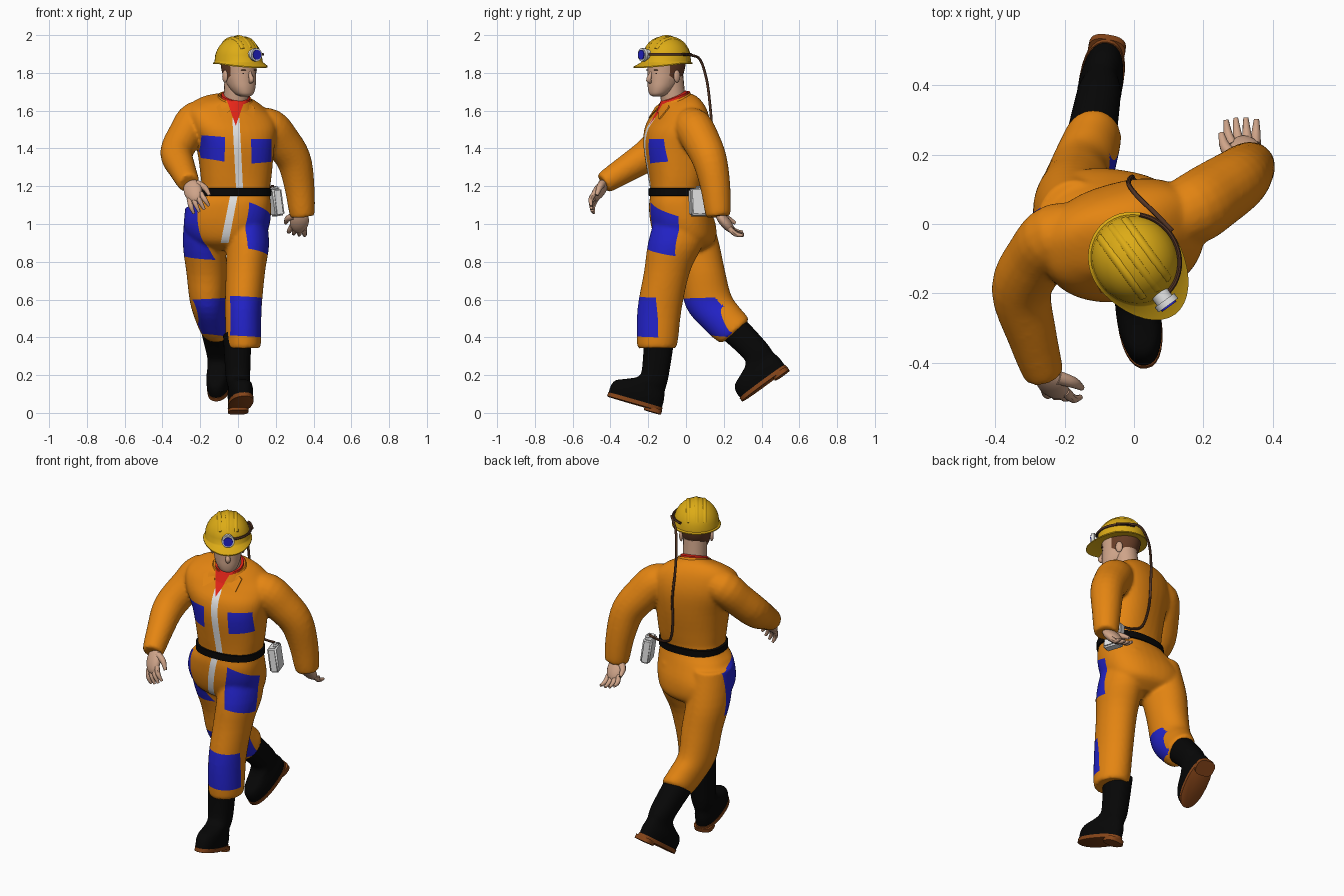
import bpy, bmesh, math
from mathutils import Vector, Matrix, Euler, Quaternion

if "Cube" in bpy.data.objects:
    bpy.data.objects.remove(bpy.data.objects["Cube"])

V, rad, sin, cos = Vector, math.radians, math.sin, math.cos


def material(name, r, g, b):
    m = bpy.data.materials.new(name)
    m.diffuse_color = (r, g, b, 1)
    m.use_nodes = True
    m.node_tree.nodes["Principled BSDF"].inputs["Base Color"].default_value = m.diffuse_color
    return m


ORANGE = material("orange cloth", .78, .235, .006)
BLUE = material("blue patch", .017, .017, .6)
BLACK = material("black rubber", .002, .002, .002)
YELLOW = material("yellow plastic", .72, .41, .008)
SKIN = material("skin", .62, .37, .25)
WHITE = material("white", .82, .82, .82)
RED = material("red cloth", .85, .02, .01)
SOLE = material("brown sole", .25, .062, .01)
HAIR = material("brown hair", .13, .045, .02)
CABLE = material("dark brown cable", .085, .035, .018)


def finish(name, bm, mat):
    bmesh.ops.recalc_face_normals(bm, faces=bm.faces)
    me = bpy.data.meshes.new(name)
    bm.to_mesh(me)
    bm.free()
    me.materials.append(mat)
    ob = bpy.data.objects.new(name, me)
    bpy.context.collection.objects.link(ob)
    return ob


def loft(name, rings, mat):
    """Skin a list of equal point rings."""
    bm = bmesh.new()
    vs = [[bm.verts.new(p) for p in r] for r in rings]
    for a, b in zip(vs, vs[1:]):
        for i in range(len(a)):
            bm.faces.new((a[i - 1], a[i], b[i], b[i - 1]))
    bm.faces.new(vs[0])
    bm.faces.new(vs[-1])
    return finish(name, bm, mat)


def spline(rows, k):
    """Catmull-Rom interpolation of tuples, short ones filled with zeros."""
    rows = [tuple(r) + (0,) * (max(map(len, rows)) - len(r)) for r in rows]
    out = []
    for i in range(len(rows) - 1):
        p = [rows[min(max(i + d, 0), len(rows) - 1)] for d in (-1, 0, 1, 2)]
        for t in (j / k for j in range(k)):
            out.append([.5 * (2 * b + (c - a) * t + (2 * a - 5 * b + 4 * c - d) * t * t
                              + (3 * b - a - 3 * c + d) * t ** 3) for a, b, c, d in zip(*p)])
    return out + [list(rows[-1])]


def ring(x, y, z, rx, ry, yaw=0, pitch=0, roll=0, n=28, e=2.0):
    rot, pts = Euler((rad(pitch), rad(roll), rad(yaw))).to_matrix(), []
    for c, s in ((cos(math.tau * i / n), sin(math.tau * i / n)) for i in range(n)):
        p = V((math.copysign(abs(c) ** (2 / e), c) * rx, math.copysign(abs(s) ** (2 / e), s) * ry, 0))
        pts.append(V((x, y, z)) + rot @ p)
    return pts


def body(name, rows, mat, k=4, n=32, e=2.0):
    return loft(name, [ring(*r, n=n, e=e) for r in spline(rows, k)], mat)


def tube(name, rows, mat, k=4, n=20):
    """Round tube along (x, y, z, radius) rows."""
    rows = spline(rows, k)
    pts = [V(r[:3]) for r in rows]
    rings, q, last = [], Quaternion(), V((0, 0, 1))
    for i, p in enumerate(pts):
        t = (pts[min(i + 1, len(pts) - 1)] - pts[max(i - 1, 0)]).normalized()
        q, last = last.rotation_difference(t) @ q, t
        rings.append([p + q @ v for v in ring(0, 0, 0, rows[i][3], rows[i][3], n=n)])
    return loft(name, rings, mat)


def blob(name, loc, size, mat, rot=Matrix()):
    bm = bmesh.new()
    bmesh.ops.create_uvsphere(bm, u_segments=16, v_segments=10, radius=1)
    bmesh.ops.transform(bm, matrix=Matrix.Translation(loc) @ rot @ Matrix.Diagonal((*size, 1)), verts=bm.verts)
    return finish(name, bm, mat)


def paint(ob, mat, poly, yaw=0, facing=.05, keep=lambda c: True):
    """Cut a polygon, given in (sideways, z) as seen from a yaw, into the mesh and colour it."""
    u, view = V((cos(rad(yaw)), sin(rad(yaw)), 0)), V((sin(rad(yaw)), -cos(rad(yaw)), 0))
    pts = [u * a + V((0, 0, b)) for a, b in poly]
    mid = sum(pts, V()) / len(pts)
    low, high = min(p.z for p in pts) - .05, max(p.z for p in pts) + .05
    bm, planes = bmesh.new(), []
    bm.from_mesh(ob.data)

    def area():
        return [f for f in bm.faces if f.normal.dot(view) > facing and low < f.verts[0].co.z < high
                and keep(f.calc_center_median())]
    bmesh.ops.triangulate(bm, faces=area())
    for a, b in zip(pts, pts[1:] + pts[:1]):
        no = (b - a).cross(view).normalized()
        planes.append((a, -no if no.dot(mid - a) > 0 else no))
        fs = area()
        geom = fs + list({e for f in fs for e in f.edges}) + list({v for f in fs for v in f.verts})
        bmesh.ops.bisect_plane(bm, geom=geom, plane_co=a, plane_no=no, dist=1e-5)
    if mat.name not in ob.data.materials:
        ob.data.materials.append(mat)
    for f in area():
        if all(no.dot(f.calc_center_median() - a) < 0 for a, no in planes):
            f.material_index = ob.data.materials.find(mat.name)
    bm.to_mesh(ob.data)
    bm.free()


# overalls: trunk twisted at the waist, sleeves, left leg planted forward, right leg trailing
trunk = body("trunk", [
    (-.06, 0, .86, .1, .08, -8), (-.06, 0, .91, .19, .15, -8), (-.06, -.015, 1.0, .228, .168, -8),
    (-.04, -.04, 1.1, .215, .155, -4), (-.015, -.05, 1.17, .182, .138, 3), (-.01, -.05, 1.25, .187, .147, 10),
    (-.015, -.05, 1.4, .205, .167, 15, 0, 2), (-.03, -.045, 1.51, .235, .165, 15, 6, 4),
    (-.035, -.04, 1.59, .23, .138, 15, 14, 6), (-.03, -.045, 1.64, .165, .107, 15, 20, 6),
    (-.02, -.06, 1.665, .09, .08, 15, 22, 4)], ORANGE, n=40, e=2.4)
right_sleeve = tube("right_sleeve", [
    (-.13, -.03, 1.56, .08), (-.22, -.035, 1.555, .096), (-.278, -.095, 1.475, .092), (-.325, -.19, 1.375, .087),
    (-.295, -.32, 1.29, .072), (-.262, -.43, 1.22, .058), (-.262, -.43, 1.22, .04)], ORANGE)
left_sleeve = tube("left_sleeve", [
    (.08, .01, 1.53, .085), (.165, .04, 1.51, .102), (.228, .08, 1.44, .1), (.295, .125, 1.34, .092),
    (.325, .155, 1.2, .08), (.34, .17, 1.05, .066), (.34, .17, 1.05, .045)], ORANGE)
left_leg = body("left_leg", [
    (.045, -.02, 1.07, .1, .135), (.052, -.055, .9, .113, .146), (.04, -.1, .75, .104, .122),
    (.028, -.14, .55, .097, .117), (.03, -.153, .36, .091, .106), (.03, -.155, .345, .07, .08)], ORANGE)
right_leg = body("right_leg", [
    (-.17, -.005, 1.09, .11, .13), (-.178, .04, .9, .114, .135), (-.166, .085, .74, .107, .122, 0, 6),
    (-.16, .12, .59, .095, .124, 0, 14), (-.138, .19, .5, .089, .111, 0, 30), (-.118, .25, .44, .081, .101, 0, 39),
    (-.115, .262, .428, .065, .08, 0, 40)], ORANGE)
bm = bmesh.new()
for ob in (trunk, right_sleeve, left_sleeve, left_leg, right_leg):
    bm.from_mesh(ob.data)
    bpy.data.objects.remove(ob)
overalls = finish("overalls", bm, ORANGE)
fuse = overalls.modifiers.new("fuse", 'REMESH')
fuse.mode, fuse.voxel_size = 'VOXEL', .0095
soften = overalls.modifiers.new("soften", 'SMOOTH')
soften.factor, soften.iterations = .5, 5
fused = bpy.data.meshes.new_from_object(overalls.evaluated_get(bpy.context.evaluated_depsgraph_get()))
overalls.modifiers.clear()
overalls.data = fused
if not fused.materials:
    fused.materials.append(ORANGE)

# thigh and knee patches, chest pockets, zip and scarf tip
paint(overalls, BLUE, [(-.108, .87), (.07, .83), (.095, 1.04), (-.09, 1.115)], 45, keep=lambda c: c.x > -.03)
paint(overalls, BLUE, [(-.235, .83), (-.05, .81), (-.05, 1.13), (-.225, 1.08)], -45, keep=lambda c: c.x < -.05)
paint(overalls, BLUE, [(-.098, .41), (.08, .4), (.08, .61), (-.095, .62)], 15, 0, lambda c: c.y < -.015)
paint(overalls, BLUE, [(-.15, .42), (.03, .4), (-.028, .61), (-.222, .6)], 15, 0, lambda c: c.y > -.015)
paint(overalls, BLUE, [(.02, 1.32), (.148, 1.33), (.14, 1.45), (.015, 1.45)], 15, keep=lambda c: c.x < .195)
paint(overalls, BLUE, [(-.228, 1.35), (-.125, 1.33), (-.125, 1.46), (-.235, 1.47)], 15, keep=lambda c: c.x > -.22)
paint(overalls, WHITE, [(-.01, 1.18), (.027, 1.18), (.008, 1.56), (-.03, 1.56)])
paint(overalls, WHITE, [(-.04, 1.16), (.0, 1.16), (-.05, .9), (-.092, .9)])
NECKLINE = [(-.078, 1.71), (-.012, 1.52), (.055, 1.71)]
paint(overalls, RED, NECKLINE)

# collar flaps laid on the chest, neck band, scarf, neck
bpy.context.view_layer.update()
for name, flap in (("right_collar_flap", [(-.075, 1.655), (-.042, 1.6), (-.095, 1.562), (-.115, 1.62)]),
                   ("left_collar_flap", [(.05, 1.645), (.024, 1.595), (.082, 1.555), (.09, 1.615)])):
    hits = [(x, z, overalls.ray_cast(V((x, -2, z)), V((0, 1, 0)))) for x, z in flap]
    loft(name, [[V((x, (h[1].y if h[0] else -.1) + d, z)) for x, z, h in hits] for d in (-.008, .02)], ORANGE)
band = loft("collar_band", [ring(-.016, -.058, z, r, r - .006, 15, 22, 4) for z, r in
                            ((1.63, .11), (1.672, .089), (1.669, .081), (1.63, .078))], ORANGE)
paint(band, RED, NECKLINE)
loft("scarf", [ring(-.012, -.063, z, r, r, 15, 21, 2) for z, r in ((1.64, .08), (1.677, .077), (1.685, .06))], RED)
tube("neck", [(-.015, -.055, 1.6, .066), (-.01, -.07, 1.68, .066), (-.005, -.08, 1.78, .066)], SKIN)

# belt and battery pouch
loft("belt", [ring(-.015, -.05, z, .182 + d, .138 + d, 3, n=40, e=2.4)
              for z, d in ((1.148, .002), (1.15, .01), (1.188, .01), (1.19, .002))], BLACK)
for name, size, z in (("battery_pouch", (.052, .105, .145), 1.115), ("pouch_cap", (.03, .05, .02), 1.19)):
    bm = bmesh.new()
    bmesh.ops.create_cube(bm, size=1)
    bmesh.ops.scale(bm, vec=size, verts=bm.verts)
    bmesh.ops.bevel(bm, geom=bm.edges[:], offset=.009, segments=3, affect='EDGES')
    bmesh.ops.transform(bm, verts=bm.verts, matrix=Matrix.Translation((.2, .07, z))
                        @ Euler((0, rad(-8), rad(18))).to_matrix().to_4x4())
    finish(name, bm, WHITE)

# boots, built upright then posed
for side, loc, pitch, yaw in (("left", (.005, -.205, .036), -16, 8), ("right", (-.085, .468, .197), 36, -10)):
    upper = body(side + "_boot", [(0, -.042, .38, .074, .083), (0, -.01, .2, .066, .073), (0, -.01, .14, .061, .077),
                                  (0, -.04, .108, .058, .107), (0, -.064, .085, .06, .135),
                                  (0, -.07, .05, .064, .147), (0, -.07, .004, .06, .147)], BLACK, k=3, e=2.3)
    sole = loft(side + "_boot_sole", [ring(0, -.07, z, r, r + .087, e=2.3) for z, r in
                                      ((.013, .05), (.013, .064), (-.008, .064), (-.01, .06))], SOLE)
    heel = loft(side + "_boot_heel", [ring(0, .035, z, .054, .046, e=2.8) for z in (.0, -.024)], SOLE)
    for ob in (upper, sole, heel):
        ob.data.transform(Matrix.Translation(loc) @ Euler((rad(pitch), 0, rad(yaw))).to_matrix().to_4x4())

# hands: palm, four curled fingers and a thumb
for side, wrist, along, across, curl in (("right", (-.255, -.425, 1.22), (.04, -.08, -.105), (.8, -.3, .1), 1),
                                         ("left", (.335, .17, 1.055), (-.025, .09, -.11), (-1, .1, .05), -1)):
    d = V(along).normalized()
    a = (V(across) - d * V(across).dot(d)).normalized()
    rot = Matrix((a, d, a.cross(d))).transposed()
    blob(side + "_palm", V(wrist) + d * .056, (.05, .075, .028), SKIN, rot.to_4x4())

    def at(x, y, z, r):
        return (*(V(wrist) + rot @ V((x, y, z * curl)) * 1.25), r * 1.25)
    for k in (-1.5, -.5, .5, 1.5):
        tube(side + "_finger", [at(k * .018, .075, 0, .0115), at(k * .022, .11, .006, .0105),
                                at(k * .024, .143 - .006 * abs(k), .028, .006)], SKIN, 3, 8)
    tube(side + "_thumb", [at(.025, .02, 0, .017), at(.05, .05, .012, .0135), at(.055, .088, .025, .007)], SKIN, 3, 8)

# head, modelled facing forward round its own axis
head = body("head", [(0, -.06, 1.676, .022, .026), (0, -.052, 1.688, .045, .048), (0, -.036, 1.72, .064, .07),
                     (0, -.018, 1.76, .075, .088), (0, -.006, 1.8, .08, .1), (0, 0, 1.86, .084, .106),
                     (0, 0, 1.9, .07, .09)], SKIN, e=2.2)
parts = [head, tube("nose", [(0, -.098, 1.81, .007), (0, -.108, 1.785, .011), (0, -.117, 1.762, .014),
                             (0, -.1, 1.75, .008)], SKIN, 3, 10),
         blob("mouth", (0, -.098, 1.725), (.02, .006, .003), HAIR)]
for s in (-1, 1):
    paint(head, HAIR, [(-.035 * s, 1.785), (-.035 * s, 1.95), (.2 * s, 1.95), (.2 * s, 1.745), (.03 * s, 1.745)], 90 * s, 0)
    parts += [blob("ear", (s * .083, .008, 1.782), (.011, .02, .033), SKIN),
              blob("eye", (s * .032, -.092, 1.797), (.012, .006, .005), CABLE),
              blob("eyebrow", (s * .034, -.096, 1.815), (.019, .007, .003), HAIR)]


# hard hat: dome with a peaked brim and three soft ribs
def brim(r, peak, z):
    front = [(p, max(0, -p.y / (r + .008))) for p in ring(0, 0, z, r, r + .008, n=40)]
    return [p + V((0, -peak * f ** 1.5, -.4 * peak * f)) for p, f in front]


dome = [ring(0, 0, 1.862 + .134 * sin(t), .124 * cos(t), .133 * cos(t), n=40)
        for t in (rad(a) for a in (88, 75, 62, 50, 38, 26, 14, 0))]
parts.append(loft("hard_hat", dome + [brim(.125, .01, 1.858), brim(.133, .055, 1.853), brim(.133, .055, 1.847),
                                      brim(.116, .01, 1.85)], YELLOW))
for x in (-.042, 0, .042):
    h = math.sqrt(1 - (x / .124) ** 2)
    parts.append(tube("hard_hat_rib", [(x, -.123 * h * cos(rad(a)), 1.85 + .134 * h * sin(rad(a)), .016)
                                       for a in range(35, 156, 10)], YELLOW, 2, 12))
# cap lamp and its strap
for name, r, y0, y1, mat in (("lamp_body", .027, -.115, -.155, WHITE), ("lamp_rim", .035, -.145, -.163, WHITE),
                             ("lamp_lens", .026, -.16, -.168, BLUE)):
    parts.append(loft(name, [ring(0, y, 1.896, r, r, 0, 90, n=20) for y in (y0, y1)], mat))
parts.append(tube("lamp_strap", [(.126 * sin(rad(a)), -.135 * cos(rad(a)), 1.898, .007)
                                 for a in range(10, 137, 14)], CABLE, 2, 8))
for ob in parts:
    ob.data.transform(Matrix.Translation((.003, -.103, 0)) @ Matrix.Rotation(rad(36), 4, 'Z'))

# lamp cable down the back to the belt
tube("lamp_cable", [(x, y, z, .007) for x, y, z in (
    (.11, -.02, 1.898), (.062, .03, 1.893), (.015, .075, 1.87), (-.012, .108, 1.77), (-.015, .125, 1.65),
    (-.005, .136, 1.5), (.0, .126, 1.35), (.03, .106, 1.23), (.1, .09, 1.195), (.19, .075, 1.2))], CABLE, 4, 8)

for ob in bpy.data.objects:
    ob.select_set(True)
bpy.context.view_layer.objects.active = overalls
bpy.ops.object.shade_smooth_by_angle(angle=rad(45))
